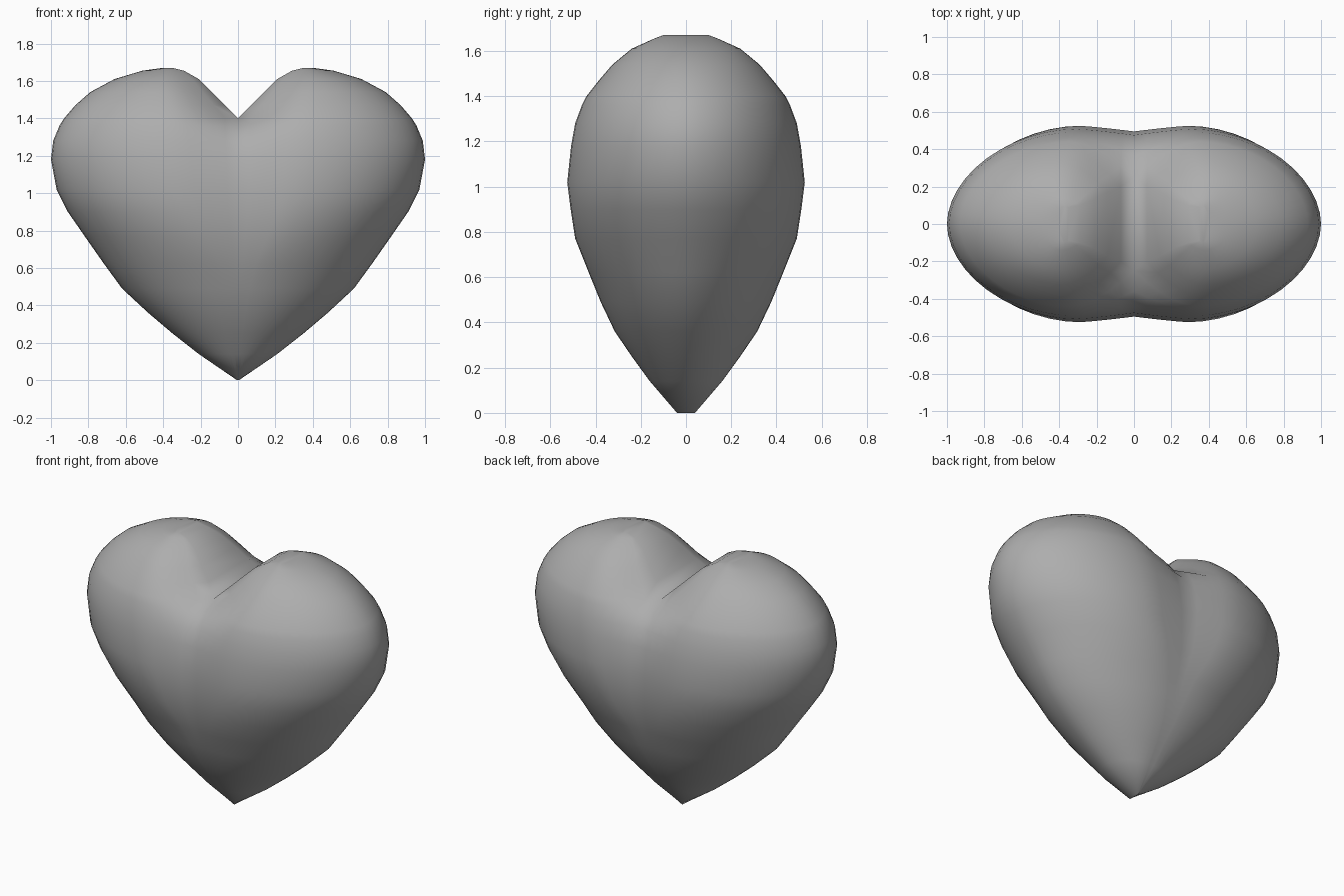
import bpy, bmesh
from math import sin, cos, pi

if "Cube" in bpy.data.objects:
    bpy.data.objects.remove(bpy.data.objects["Cube"])

# horizontal slices of the right half:
# z, inner x, x of fullest depth, outer x, fullest depth, depth at inner x,
# roundness of the dip towards the middle (1 = straight)
SLICES = [
    (0.00, 0, .002, .005, .04, .04, 1),
    (0.14, 0, .02, .21, .16, .16, 1),
    (0.25, 0, .03, .35, .24, .24, 1),
    (0.36, 0, .05, .48, .315, .315, 1),
    (0.49, 0, .08, .62, .377, .377, 1),
    (0.62, 0, .12, .715, .43, .428, 1.1),
    (0.77, 0, .20, .82, .49, .475, 1.2),
    (0.90, 0, .26, .91, .51, .490, 1.2),
    (1.02, 0, .29, .97, .525, .495, 1.2),
    (1.18, 0, .31, 1.0, .508, .475, 1.3),
    (1.28, 0, .33, .988, .49, .435, 1.4),
    (1.36, 0, .34, .955, .46, .36, 1.6),
    (1.40, 0, .35, .93, .44, .25, 1.8),
    (1.47, .07, .36, .87, .385, .20, 1.8),
    (1.54, .14, .38, .79, .325, .17, 1.8),
    (1.61, .21, .39, .66, .24, .13, 1.8),
    (1.655, .29, .38, .51, .14, .10, 1.8),
    (1.67, .35, .37, .40, .10, .09, 1.8),
]
NOTCH = 12          # slice where the two lobes separate
N_IN, N_OUT = 5, 12


def section(z, xi, c, w, d, ym, p):
    """Open loop: front midline, around the outside, back midline."""
    e = 2 / 1.88
    front = []
    for i in range(N_IN):
        s = 1 - i / N_IN
        front.append((c - (c - xi) * s, -(ym + (d - ym) * (1 - s ** p)), z))
    for i in range(N_OUT):
        a = pi / 2 * (1 - i / N_OUT)
        front.append((c + (w - c) * max(cos(a), 0) ** e, -d * sin(a) ** e, z))
    back = [(x, -y, zz) for x, y, zz in reversed(front)]
    return front + [(w, 0, z)] + back


# right half lofted from the slices
bm = bmesh.new()
rings = [[bm.verts.new(p) for p in section(*s)] for s in SLICES]
for k in range(len(rings) - 1):
    a, b = rings[k], rings[k + 1]
    for i in range(len(a) - 1):
        bm.faces.new((a[i], a[i + 1], b[i + 1], b[i]))
    if k >= NOTCH:      # inner wall of the lobe
        bm.faces.new((a[-1], a[0], b[0], b[-1]))
bm.faces.new(rings[-1])
bm.faces.new(rings[0][::-1])

# mirror to the left half and weld
geom = bm.verts[:] + bm.edges[:] + bm.faces[:]
bmesh.ops.mirror(bm, geom=geom, axis='X', merge_dist=0.0005)
bmesh.ops.remove_doubles(bm, verts=bm.verts, dist=0.0005)
bmesh.ops.recalc_face_normals(bm, faces=bm.faces)
for f in bm.faces:
    f.smooth = True

mesh = bpy.data.meshes.new("heart")
bm.to_mesh(mesh)
bm.free()
heart = bpy.data.objects.new("heart", mesh)
bpy.context.collection.objects.link(heart)

# darker grey surface
grey = bpy.data.materials.new("dark_grey")
grey.diffuse_color = (.42, .42, .42, 1)
grey.use_nodes = True
grey.node_tree.nodes["Principled BSDF"].inputs["Base Color"].default_value = grey.diffuse_color
mesh.materials.append(grey)
